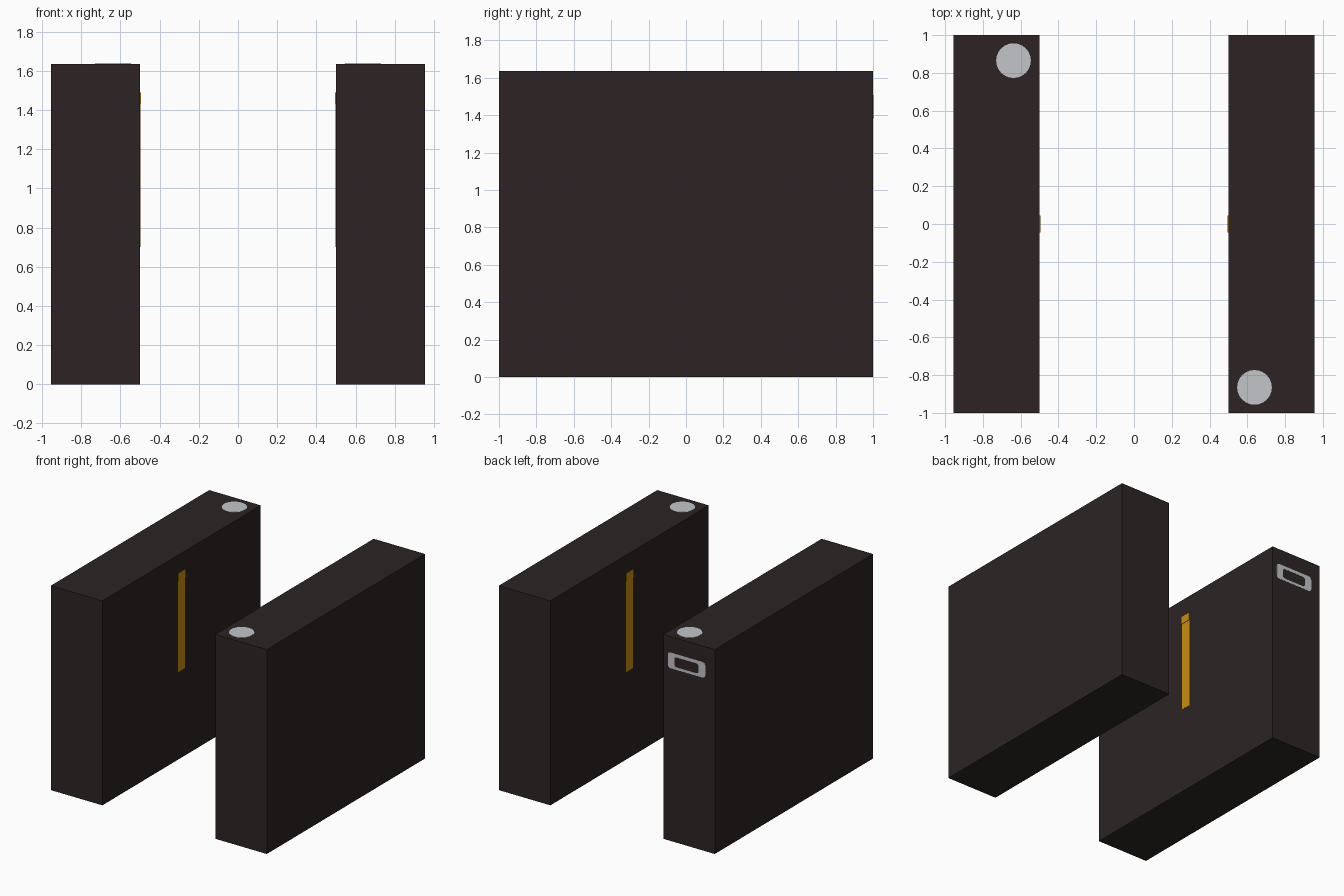
import bpy, bmesh, math
from mathutils import Matrix

if "Cube" in bpy.data.objects:
    bpy.data.objects.remove(bpy.data.objects["Cube"])

W0, W1, H = 0.50, 0.955, 1.635   # inner x, outer x, height


def material(name, rgb):
    m = bpy.data.materials.new(name)
    m.diffuse_color = (*[(c / 255 / 12.92 if c < 11 else ((c / 255 + 0.055) / 1.055) ** 2.4) for c in rgb], 1)
    m.use_nodes = True
    m.node_tree.nodes["Principled BSDF"].inputs["Base Color"].default_value = m.diffuse_color
    return m


DARK = material("dark_brown", (45, 36, 36))
SILVER = material("silver", (196, 197, 202))
AMBER = material("amber", (204, 141, 14))


def finish(bm, name, mat):
    bmesh.ops.recalc_face_normals(bm, faces=bm.faces)
    me = bpy.data.meshes.new(name)
    bm.to_mesh(me)
    bm.free()
    me.materials.append(mat)
    ob = bpy.data.objects.new(name, me)
    bpy.context.collection.objects.link(ob)
    return ob


def box(name, lo, hi, mat, turn):
    bm = bmesh.new()
    bmesh.ops.create_cube(bm, size=1)
    for v in bm.verts:
        v.co = [(a + b) / 2 + c * (b - a) for a, b, c in zip(lo, hi, v.co)]
    bmesh.ops.transform(bm, matrix=turn, verts=bm.verts)
    return finish(bm, name, mat)


def rounded_rect(x0, x1, z0, z1, r, n=4):
    pts = []
    for i, (cx, cz) in enumerate([(x1 - r, z1 - r), (x0 + r, z1 - r), (x0 + r, z0 + r), (x1 - r, z0 + r)]):
        for k in range(n + 1):
            a = math.pi / 2 * (i + k / n)
            pts.append((cx + r * math.cos(a), cz + r * math.sin(a)))
    return pts


# two cabinets, the right one is the left one turned half round
for side, angle in (("left", 0), ("right", math.pi)):
    turn = Matrix.Rotation(angle, 4, 'Z')
    box(side + "_cabinet", (-W1, -1, 0), (-W0, 1, H), DARK, turn)
    # light strip on the passage side, with a slightly raised head
    box(side + "_light_strip", (-W0 - 0.004, -0.043, 0.70), (-W0 + 0.0015, 0.043, 1.45), AMBER, turn)
    box(side + "_strip_head", (-W0 - 0.004, -0.045, 1.43), (-W0 + 0.005, 0.045, 1.49), AMBER, turn)
    # round card reader on top
    bm = bmesh.new()
    bmesh.ops.create_cone(bm, cap_ends=True, segments=24, radius1=0.092, radius2=0.092, depth=0.004,
                          matrix=turn @ Matrix.Translation((-0.638, 0.865, H)))
    finish(bm, side + "_card_reader", SILVER)

# silver frame of the ticket slot on the back end of the left cabinet
bm = bmesh.new()
outer = rounded_rect(-0.873, -0.540, 1.382, 1.508, 0.025)
inner = rounded_rect(-0.812, -0.598, 1.403, 1.482, 0.02)
rings = [[bm.verts.new((x, y, z)) for x, z in pts]
         for pts, y in ((outer, 0.998), (outer, 1.0015), (inner, 1.0015), (inner, 0.998))]
n = len(outer)
for a, b in zip(rings, rings[1:] + rings[:1]):
    for i in range(n):
        j = (i + 1) % n
        bm.faces.new((a[i], a[j], b[j], b[i]))
finish(bm, "ticket_slot_frame", SILVER)
